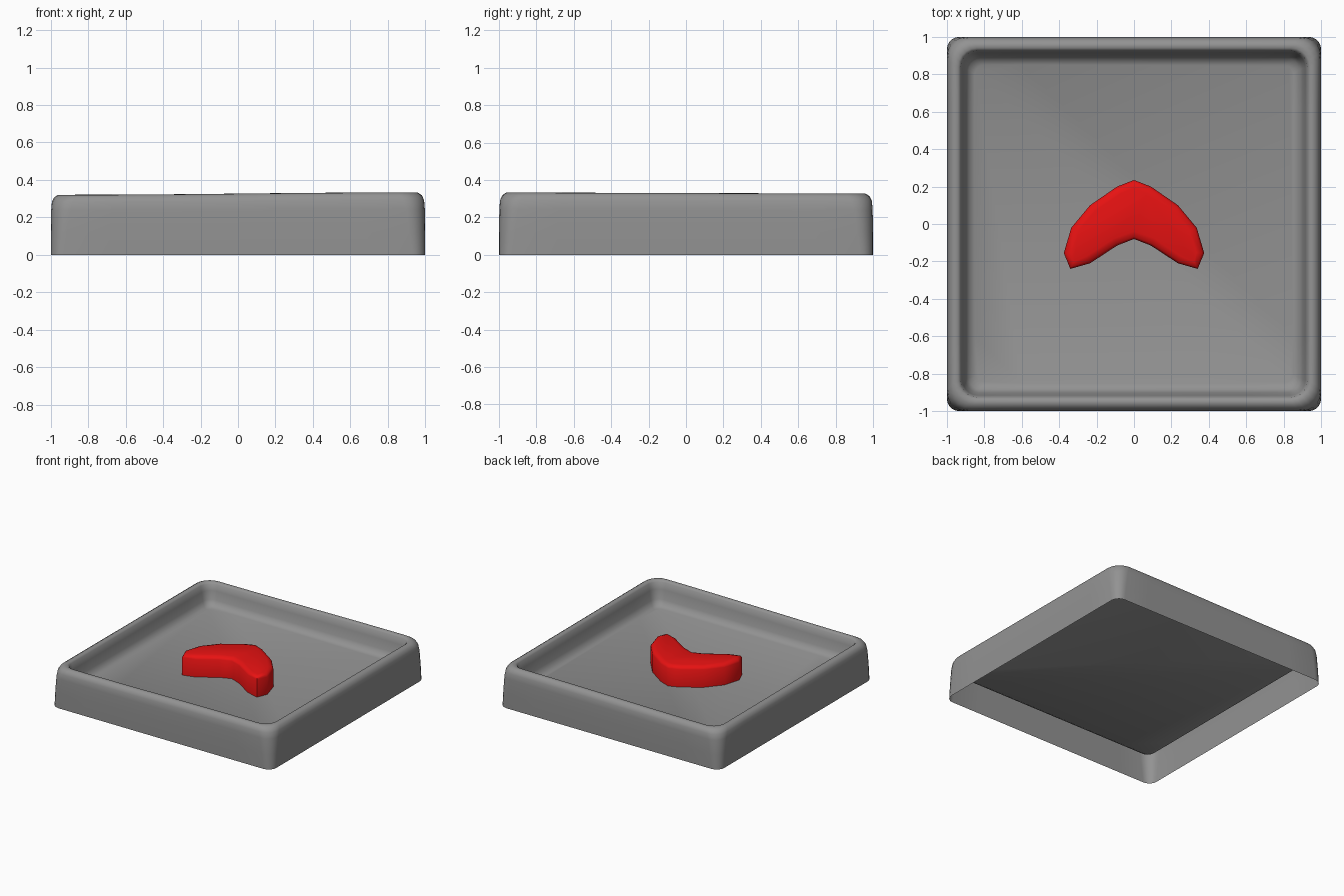
import bpy, bmesh, math

cube = bpy.data.objects.get("Cube")
if cube:
    bpy.data.objects.remove(cube, do_unlink=True)


def material(name, color):
    mat = bpy.data.materials.new(name)
    mat.use_nodes = True
    mat.diffuse_color = color
    mat.node_tree.nodes["Principled BSDF"].inputs["Base Color"].default_value = color
    return mat


def finish(bm, name, mat, angle):
    mesh = bpy.data.meshes.new(name)
    bmesh.ops.recalc_face_normals(bm, faces=bm.faces)
    bm.to_mesh(mesh)
    bm.free()
    mesh.materials.append(mat)
    obj = bpy.data.objects.new(name, mesh)
    bpy.context.collection.objects.link(obj)
    bpy.ops.object.select_all(action="DESELECT")
    obj.select_set(True)
    bpy.context.view_layer.objects.active = obj
    bpy.ops.object.shade_smooth_by_angle(angle=math.radians(angle))
    return obj


def rounded_square(half, radius, arc=5, side=8):
    """Outline with rounded corners and evenly divided sides."""
    points = []
    for q in range(4):
        c, s = round(math.cos(q * math.pi / 2)), round(math.sin(q * math.pi / 2))
        quarter = []
        for i in range(arc + 1):
            a = math.pi / 2 * i / arc
            quarter.append((half - radius + radius * math.cos(a),
                            half - radius + radius * math.sin(a)))
        # straight run towards the next corner
        span = half - radius
        quarter += [(span - 2 * span * i / side, half) for i in range(1, side)]
        points += [(x * c - y * s, x * s + y * c) for x, y in quarter]
    return points


def rim_wobble(x, y, z):
    """Slight hand-made unevenness that grows towards the rim."""
    return (0.006 * math.sin(1.8 * x) - 0.003 * y) * max(0, z - 0.15) / 0.17


FLOOR = 0.14
grey = material("stone grey", (0.29, 0.29, 0.29, 1))
red = material("bright red", (0.8, 0.006, 0.006, 1))

# Tray: one sheet running up the outer wall, over the rim and down to the floor
# Each ring: half size, corner radius, height
rings = [
    (1.0, 0.07, 0), (1.0, 0.085, 0.12), (0.998, 0.1, 0.24), (0.994, 0.11, 0.285),
    (0.982, 0.115, 0.31), (0.962, 0.11, 0.323), (0.94, 0.1, 0.324),
    (0.926, 0.09, 0.312), (0.915, 0.08, 0.26), (0.9, 0.07, 0.19),
    (0.882, 0.06, 0.155), (0.85, 0.05, FLOOR),
]
bm = bmesh.new()
loops = []
for half, radius, z in rings:
    loops.append([bm.verts.new((x, y, z + rim_wobble(x, y, z)))
                  for x, y in rounded_square(half, radius)])
for low, high in zip(loops, loops[1:]):
    n = len(low)
    for i in range(n):
        j = (i + 1) % n
        bm.faces.new((low[i], low[j], high[j], high[i]))
bm.faces.new(loops[-1])
finish(bm, "tray", grey, 60)

# Curved block standing on the tray floor
half_outline = [(0, -0.08), (0.09, -0.115), (0.235, -0.21), (0.34, -0.24),
                (0.375, -0.155), (0.335, -0.02), (0.235, 0.1), (0.09, 0.2), (0, 0.235)]
outline = half_outline + [(-x, y) for x, y in half_outline[-2:0:-1]]
bm = bmesh.new()
base = [bm.verts.new((x, y, FLOOR)) for x, y in outline]
top = [bm.verts.new((x, y, FLOOR + 0.145)) for x, y in outline]
for i in range(len(base)):
    j = (i + 1) % len(base)
    bm.faces.new((base[i], base[j], top[j], top[i]))
cap = bm.faces.new(top)
cap.normal_update()
# softened upper edge
bmesh.ops.inset_region(bm, faces=[cap], thickness=0.012, depth=0.016, use_boundary=True)
bmesh.ops.inset_region(bm, faces=[cap], thickness=0.03, depth=0.008, use_boundary=True)
finish(bm, "curved_block", red, 50)
